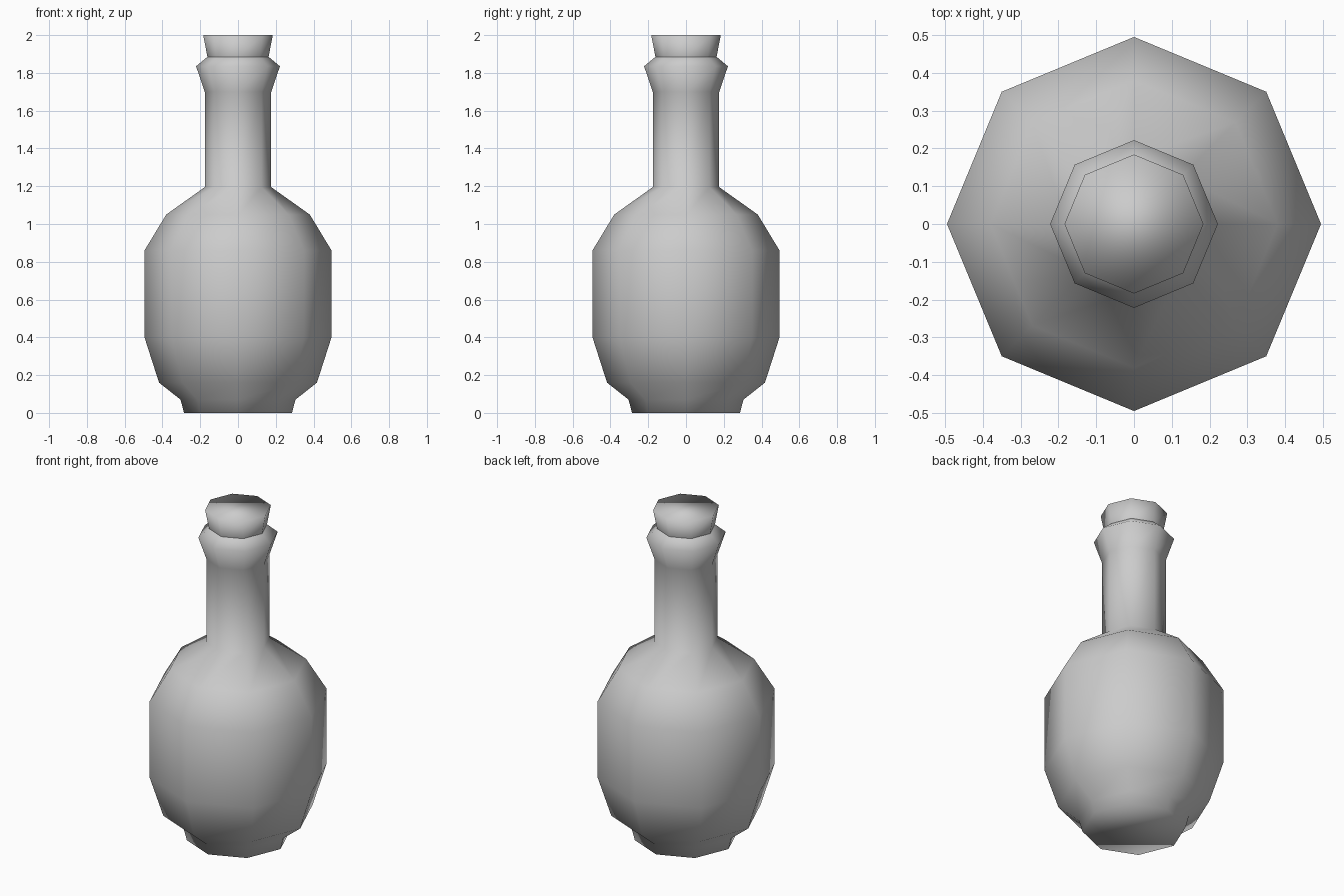
import bpy, bmesh
from math import cos, sin, pi

if "Cube" in bpy.data.objects:
    bpy.data.objects.remove(bpy.data.objects["Cube"])

SIDES = 8

def lathe(name, profile, cap_bottom=False, cap_top=False):
    """Revolve (radius, z) points into an eight-sided smooth-shaded mesh."""
    bm = bmesh.new()
    rings = [[bm.verts.new((r * cos(2 * pi * i / SIDES), r * sin(2 * pi * i / SIDES), z))
              for i in range(SIDES)] for r, z in profile]
    for low, high in zip(rings, rings[1:]):
        for i in range(SIDES):
            j = (i + 1) % SIDES
            bm.faces.new((low[i], low[j], high[j], high[i]))
    if cap_bottom:
        bm.faces.new(rings[0][::-1])
    if cap_top:
        bm.faces.new(rings[-1])
    for face in bm.faces:
        face.smooth = True
    mesh = bpy.data.meshes.new(name)
    bm.to_mesh(mesh)
    bm.free()
    obj = bpy.data.objects.new(name, mesh)
    bpy.context.collection.objects.link(obj)
    return obj

# Bottle: foot, round body, shoulder, neck and flared lip
lathe("bottle", [(0.286, 0), (0.304, 0.07), (0.418, 0.16), (0.495, 0.40),
                 (0.495, 0.86), (0.38, 1.05), (0.176, 1.195), (0.176, 1.70),
                 (0.222, 1.835), (0.162, 1.885)], cap_bottom=True)

# Tapered stopper sitting in the lip
lathe("stopper", [(0.162, 1.885), (0.184, 2.0)], cap_top=True)
